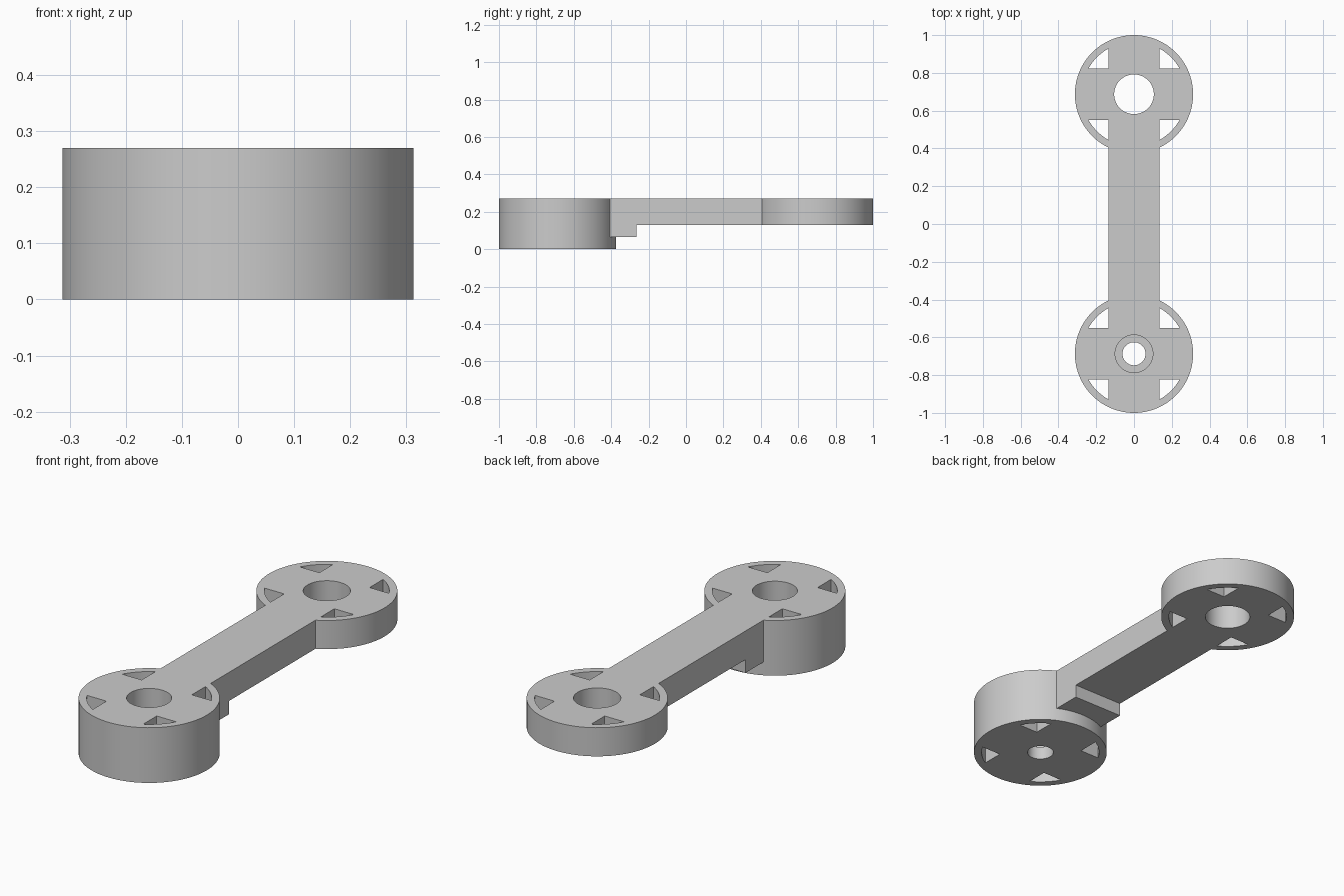
import bpy
import bmesh
import math

cube = bpy.data.objects.get("Cube")
if cube:
    bpy.data.objects.remove(cube, do_unlink=True)

RADIUS, RIM, HALF = 0.313, 0.277, 0.136   # hub radius, inner rim radius, half arm width
TOP, MID, STEP = 0.27, 0.13, 0.065        # heights
HUB_Y = 0.687

grey = bpy.data.materials.new("light grey")
grey.use_nodes = True
colour = (0.6, 0.6, 0.6, 1)
grey.diffuse_color = colour
grey.node_tree.nodes["Principled BSDF"].inputs["Base Color"].default_value = colour


def prism(name, outline, z0, z1):
    """Extrude a counter-clockwise xy outline from z0 to z1."""
    bm = bmesh.new()
    face = bm.faces.new([bm.verts.new((x, y, z0)) for x, y in outline])
    extruded = bmesh.ops.extrude_face_region(bm, geom=[face], use_keep_orig=True)
    tops = [v for v in extruded["geom"] if isinstance(v, bmesh.types.BMVert)]
    bmesh.ops.translate(bm, verts=tops, vec=(0, 0, z1 - z0))
    bmesh.ops.recalc_face_normals(bm, faces=bm.faces)
    mesh = bpy.data.meshes.new(name)
    bm.to_mesh(mesh)
    bm.free()
    mesh.materials.append(grey)
    obj = bpy.data.objects.new(name, mesh)
    bpy.context.collection.objects.link(obj)
    return obj


def arc(radius, y, start, end, count):
    steps = [start + (end - start) * i / count for i in range(count + 1)]
    return [(radius * math.cos(a), y + radius * math.sin(a)) for a in steps]


def circle(radius, y, count=96):
    return arc(radius, y, 0, 2 * math.pi, count)[:-1]


def combine(target, other, operation):
    """Apply a boolean and discard the second object."""
    mod = target.modifiers.new("combine", "BOOLEAN")
    mod.operation, mod.solver, mod.object = operation, "EXACT", other
    bpy.context.view_layer.objects.active = target
    bpy.ops.object.modifier_apply(modifier=mod.name)
    bpy.data.objects.remove(other, do_unlink=True)


def hub(name, y, bottom, bores):
    """Round hub with four corner pockets and bores of (radius, floor)."""
    body = prism(name, circle(RADIUS, y), bottom, TOP)
    for radius, floor in bores:
        combine(body, prism("bore_cutter", circle(radius, y, 64), floor, TOP + 0.1), "DIFFERENCE")
    a = math.asin(HALF / RIM)
    quarter = [(HALF, y + HALF)] + arc(RIM, y, a, math.pi / 2 - a, 12)
    for sx in (-1, 1):
        for sy in (-1, 1):
            outline = [(sx * px, y + sy * (py - y)) for px, py in quarter]
            combine(body, prism("pocket_cutter", outline, -0.1, TOP + 0.1), "DIFFERENCE")
    return body


def box(name, y0, y1, z0, z1):
    return prism(name, [(-HALF, y0), (HALF, y0), (HALF, y1), (-HALF, y1)], z0, z1)


# Hubs: the front one is tall with a counterbored hole
front_hub = hub("front_hub", -HUB_Y, 0, [(0.1, STEP), (0.061, -0.1)])
rear_hub = hub("rear_hub", HUB_Y, MID, [(0.105, 0)])

# Arm with a stepped underside, ending inside the hub rims
end = HUB_Y - 0.262
profile = [(-end, STEP), (-0.265, STEP), (-0.265, MID), (end, MID), (end, TOP), (-end, TOP)]
link = prism("link_arm", profile, -HALF, HALF)
for v in link.data.vertices:
    v.co = (v.co.z, v.co.x, v.co.y)

# Fuse into one casting
combine(link, front_hub, "UNION")
combine(link, rear_hub, "UNION")

bpy.ops.object.select_all(action="DESELECT")
link.select_set(True)
bpy.context.view_layer.objects.active = link
bpy.ops.object.shade_smooth_by_angle(angle=math.radians(30))
